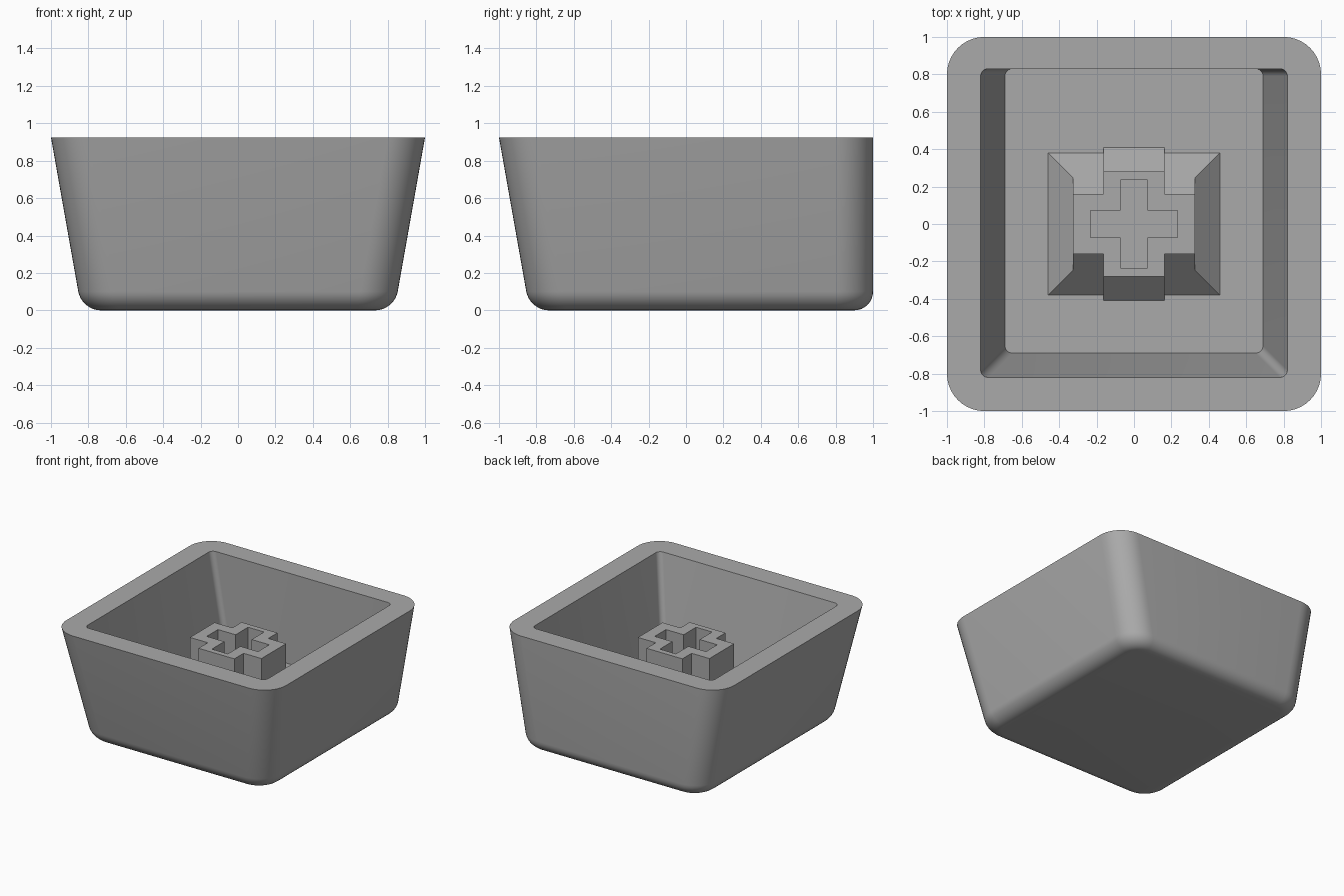
import bpy, bmesh, math

if "Cube" in bpy.data.objects:
    bpy.data.objects.remove(bpy.data.objects["Cube"])

TOP, FLOOR, TAPER = 0.925, 0.18, 0.177

grey = bpy.data.materials.new("plain_grey")
grey.diffuse_color = (0.40, 0.40, 0.40, 1)
grey.use_nodes = True
grey.node_tree.nodes["Principled BSDF"].inputs["Base Color"].default_value = grey.diffuse_color


def finish(bm, name, smooth=False):
    bmesh.ops.recalc_face_normals(bm, faces=bm.faces)
    me = bpy.data.meshes.new(name)
    bm.to_mesh(me)
    bm.free()
    me.materials.append(grey)
    ob = bpy.data.objects.new(name, me)
    bpy.context.collection.objects.link(ob)
    if smooth:
        bpy.ops.object.select_all(action='DESELECT')
        ob.select_set(True)
        bpy.context.view_layer.objects.active = ob
        bpy.ops.object.shade_smooth_by_angle(angle=math.radians(30))
    return ob


def bridge(bm, a, b):
    n = len(a)
    for i in range(n):
        bm.faces.new((a[i], a[(i + 1) % n], b[(i + 1) % n], b[i]))


def rounded_ring(bm, z, half, back, r, seg=10):
    """Rounded rectangle: +-half in x, -half to back in y."""
    out = []
    corners = [(half, back), (-half, back), (-half, -half), (half, -half)]
    for k, (cx, cy) in enumerate(corners):
        ox = cx - math.copysign(r, cx)
        oy = cy - math.copysign(r, cy)
        for i in range(seg + 1):
            a = math.pi / 2 * (k + i / seg)
            out.append(bm.verts.new((ox + r * math.cos(a), oy + r * math.sin(a), z)))
    return out


# Shell: filleted bottom, tapered sides, flat rim, tapered cavity
bm = bmesh.new()
rings = []
F = 0.10
for i in range(9):
    a = math.pi / 2 * i / 8
    z, inset = F * (1 - math.cos(a)), F * (1 - math.sin(a))
    rings.append(rounded_ring(bm, z, 1 - TAPER * (TOP - z) - inset, 1 - inset, 0.2 - inset))
rings.append(rounded_ring(bm, TOP, 1, 1, 0.2))
rings.append(rounded_ring(bm, TOP, 0.82, 0.83, 0.04))
rings.append(rounded_ring(bm, FLOOR, 0.69, 0.83, 0.04))
for a, b in zip(rings, rings[1:]):
    bridge(bm, a, b)
bm.faces.new(rings[0])
bm.faces.new(rings[-1])
finish(bm, "shell", True)


# Stem: cross-shaped post with a cross-shaped socket
def cross_ring(bm, z, lx, wy, wx, ly):
    q = [(lx, wy), (wx, wy), (wx, ly)]
    pts = q + [(-x, y) for x, y in q[::-1]] + [(-x, -y) for x, y in q] \
        + [(x, -y) for x, y in q[::-1]]
    return [bm.verts.new((x, y, z)) for x, y in pts]


bm = bmesh.new()
outer, socket = (0.325, 0.16, 0.163, 0.28), (0.233, 0.073, 0.073, 0.235)
loops = [cross_ring(bm, FLOOR, *outer), cross_ring(bm, 0.72, *outer),
         cross_ring(bm, 0.72, *socket), cross_ring(bm, FLOOR, *socket)]
for a, b in zip(loops, loops[1:]):
    bridge(bm, a, b)
finish(bm, "stem")

# Sloped braces around the foot of the stem
bm = bmesh.new()


def wedge(points):
    vs = [bm.verts.new((x, y, FLOOR + z)) for x, y, z in points]
    bmesh.ops.convex_hull(bm, input=vs)


for s in (1, -1):
    wedge([(s * x, t * y, z) for t in (1, -1)
           for x, y, z in ((0.46, 0.38, 0), (0.325, 0.38, 0), (0.325, 0.245, 0.135))])
    wedge([(x, s * y, z) for x in (-0.163, 0.163)
           for y, z in ((0.41, 0), (0.28, 0), (0.28, 0.13))])
    for t in (1, -1):
        wedge([(t * x, s * y, z) for x in (0.163, 0.325)
               for y, z in ((0.38, 0), (0.16, 0), (0.16, 0.22))])
finish(bm, "stem_braces")
